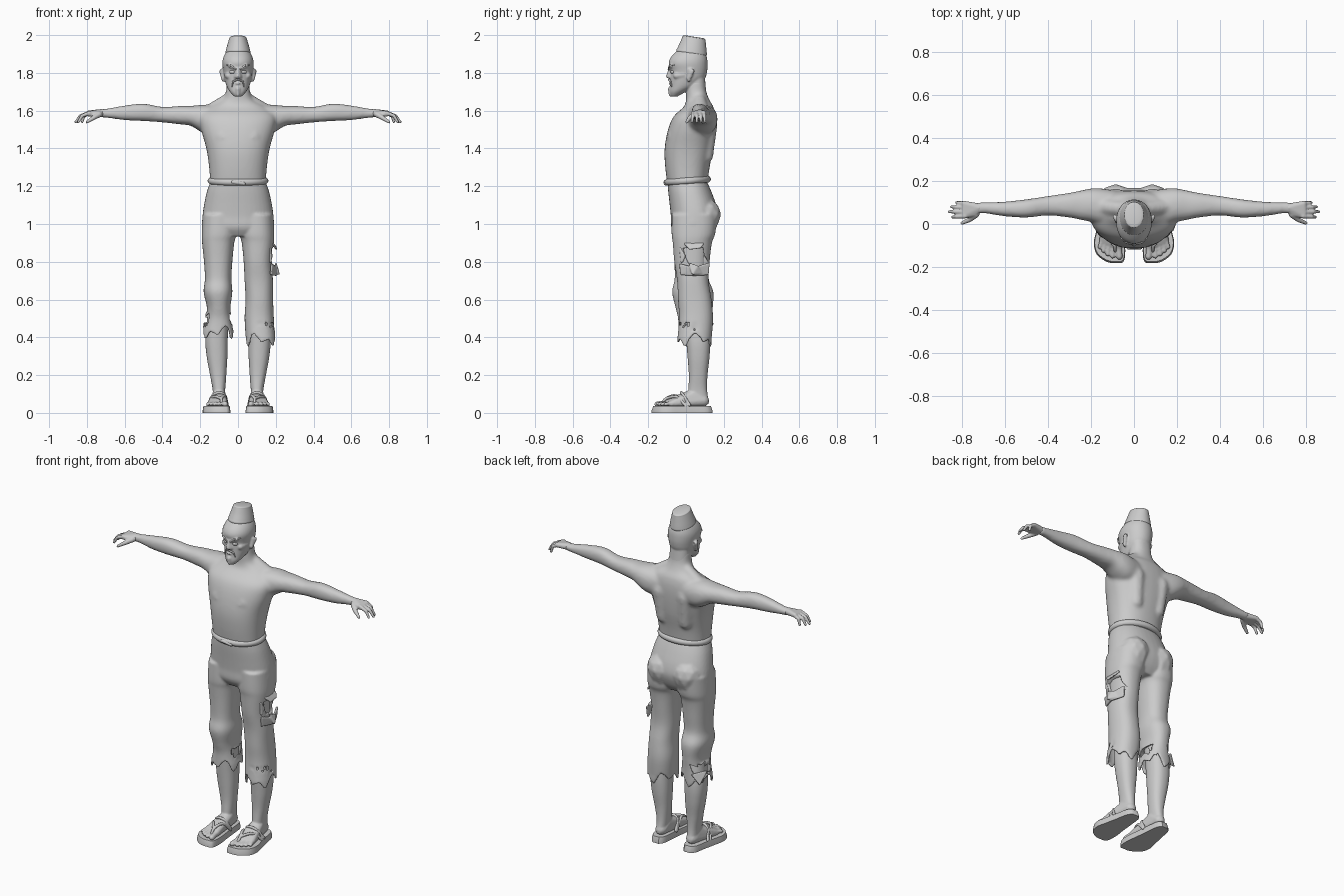
import bpy, bmesh, math
from mathutils import Vector, Matrix

grey = bpy.data.materials.new("plain grey")
grey.diffuse_color = (0.6, 0.6, 0.6, 1)


def catmull(rows, steps=5):
    out = []
    for i in range(len(rows) - 1):
        p = [rows[max(i - 1, 0)], rows[i], rows[i + 1], rows[min(i + 2, len(rows) - 1)]]
        for s in range(steps):
            t = s / steps
            out.append([0.5 * (2 * b + (c - a) * t + (2 * a - 5 * b + 4 * c - d) * t * t
                               + (3 * b - a - 3 * c + d) * t ** 3) for a, b, c, d in zip(*p)])
    return out + [list(rows[-1])]


def loft(bm, rows, axis="z", side=1, hem=0, n=40, power=2.3):
    """Rows are (position, a0, a1, b0, b1): bounds of an oval section."""
    rows = catmull(rows)
    scales = [1] * len(rows)
    lifts = [0] * len(rows)
    if hem:  # ragged open end: turn the cloth inward and back up
        last = rows[-1]
        rows += [last, [last[0] + 0.10] + last[1:]]
        scales += [0.86, 0.84]
        lifts[-1] = hem
        lifts += [hem, 0]
    rings = []
    for (pos, a0, a1, b0, b1), sc, lift in zip(rows, scales, lifts):
        ring = []
        for k in range(n):
            t = 2 * math.pi * k / n
            c, s = math.cos(t), math.sin(t)
            a = (a0 + a1) / 2 + sc * (a1 - a0) / 2 * math.copysign(abs(c) ** (2 / power), c)
            b = (b0 + b1) / 2 + sc * (b1 - b0) / 2 * math.copysign(abs(s) ** (2 / power), s)
            zig = abs((k * 6 / n) % 1 * 2 - 1) - 0.5 + 0.4 * math.sin(3 * t + 1)
            co = (a, b, pos + lift * zig) if axis == "z" else (pos, a, b)
            ring.append(bm.verts.new((side * co[0], co[1], co[2])))
        rings.append(ring)
    faces = [bm.faces.new((p[k], p[(k + 1) % n], q[(k + 1) % n], q[k]))
             for p, q in zip(rings, rings[1:]) for k in range(n)]
    faces += [bm.faces.new(rings[0]), bm.faces.new(rings[-1])]
    bmesh.ops.recalc_face_normals(bm, faces=faces)


def hull(bm, *balls, side=1):
    """Convex skin around balls given as (x, y, z, radius)."""
    tmp = bmesh.new()
    for x, y, z, r in balls:
        bmesh.ops.create_icosphere(tmp, subdivisions=2, radius=r,
                                   matrix=Matrix.Translation((side * x, y, z)))
    res = bmesh.ops.convex_hull(tmp, input=tmp.verts)
    bmesh.ops.delete(tmp, geom=list({v for v in res["geom_interior"] + res["geom_unused"]
                                     if isinstance(v, bmesh.types.BMVert)}), context="VERTS")
    bmesh.ops.recalc_face_normals(tmp, faces=tmp.faces)
    me = bpy.data.meshes.new("tmp")
    tmp.to_mesh(me)
    tmp.free()
    bm.from_mesh(me)
    bpy.data.meshes.remove(me)


def finish(bm, name, voxel=0, smooth=0, angle=40):
    me = bpy.data.meshes.new(name)
    bm.to_mesh(me)
    bm.free()
    ob = bpy.data.objects.new(name, me)
    bpy.context.collection.objects.link(ob)
    me.materials.append(grey)
    bpy.ops.object.select_all(action="DESELECT")
    ob.select_set(True)
    bpy.context.view_layer.objects.active = ob
    if voxel:
        m = ob.modifiers.new("blend", "REMESH")
        m.mode, m.voxel_size, m.use_smooth_shade = "VOXEL", voxel, True
        m = ob.modifiers.new("soften", "SMOOTH")
        m.factor, m.iterations = 0.5, smooth
    else:
        bpy.ops.object.shade_smooth_by_angle(angle=math.radians(angle))
    return ob


def both(fn):
    for s in (1, -1):
        fn(s)


# bare torso, neck and arms
bm = bmesh.new()
loft(bm, [(1.19, -.145, .145, -.095, .11), (1.3, -.153, .153, -.11, .125), (1.4, -.168, .168, -.113, .145),
          (1.5, -.195, .195, -.095, .155), (1.57, -.2, .2, -.065, .155), (1.62, -.15, .15, -.012, .145),
          (1.655, -.085, .085, 0, .125), (1.70, -.064, .064, 0, .108), (1.76, -.06, .06, 0, .1)])
for s in (1, -1):
    loft(bm, [(.06, 0, .15, 1.47, 1.62), (.15, -.005, .165, 1.47, 1.63), (.2, .01, .165, 1.49, 1.63),
              (.25, .02, .155, 1.52, 1.625), (.3, .03, .145, 1.527, 1.625), (.4, .04, .13, 1.538, 1.62),
              (.5, .03, .115, 1.545, 1.637), (.6, .036, .104, 1.55, 1.627), (.7, .05, .1, 1.563, 1.61),
              (.735, .045, .1, 1.565, 1.61)], "x", s)
    hull(bm, (.085, .115, 1.52, .052), (.075, .105, 1.36, .04), side=s)
    hull(bm, (.08, -.05, 1.46, .05), (.05, -.05, 1.45, .05), side=s)
    hull(bm, (.05, .07, 1.66, .035), (.14, .08, 1.6, .04), side=s)
finish(bm, "torso_and_arms", .009, 8)

# hands: palm, four fingers and thumb
for s in (1, -1):
    bm = bmesh.new()
    hull(bm, (.72, .075, 1.588, .021), (.79, .095, 1.588, .013), (.79, .04, 1.583, .014),
         (.74, .05, 1.582, .017), side=s)
    for y, tip, yt in ((.095, .832, .1), (.077, .857, .08), (.057, .867, .057), (.037, .852, .032)):
        mid = (.79 + tip) / 2 + .005
        hull(bm, (.785, y, 1.588, .0115), (mid, (y + yt) / 2, 1.573, .0095), side=s)
        hull(bm, (mid, (y + yt) / 2, 1.573, .0095), (tip - .007, yt, 1.54, .007), side=s)
    hull(bm, (.735, .045, 1.58, .016), (.765, .02, 1.562, .012), side=s)
    hull(bm, (.765, .02, 1.562, .012), (.8, .004, 1.54, .008), side=s)
    finish(bm, "hand", .004, 3)

# head with nose, brows, cheeks, lips, goatee and ears
bm = bmesh.new()
loft(bm, [(1.675, -.02, .02, -.08, -.045), (1.70, -.043, .043, -.086, 0), (1.73, -.06, .06, -.084, .06),
          (1.77, -.072, .072, -.083, .1), (1.81, -.078, .078, -.083, .112), (1.85, -.083, .083, -.092, .114),
          (1.88, -.078, .078, -.082, .111), (1.91, -.063, .063, -.055, .1), (1.93, -.04, .04, -.03, .08)],
     power=2.1)
loft(bm, [(1.64, -.064, .064, .005, .118), (1.70, -.06, .06, 0, .107), (1.78, -.058, .058, 0, .1)])
hull(bm, (0, -.084, 1.825, .008), (0, -.094, 1.782, .012), (.013, -.085, 1.778, .008), (-.013, -.085, 1.778, .008))
hull(bm, (.008, -.085, 1.744, .006), (-.008, -.085, 1.744, .006))
hull(bm, (0, -.083, 1.715, .013), (0, -.084, 1.682, .008))
for s in (1, -1):
    hull(bm, (.01, -.086, 1.82, .008), (.045, -.077, 1.838, .009), side=s)
    hull(bm, (.05, -.05, 1.785, .018), (.06, -.01, 1.79, .017), side=s)
    hull(bm, (.08, .012, 1.77, .009), (.09, .035, 1.81, .01), (.082, .02, 1.815, .009),
         (.078, .016, 1.758, .007), side=s)
finish(bm, "head", .005, 4)


# face details
def face_parts(s):
    bm = bmesh.new()
    hull(bm, (.026, -.073, 1.805, .0105), (.036, -.068, 1.805, .0095), side=s)
    finish(bm, "eye")
    bm = bmesh.new()
    hull(bm, (.012, -.093, 1.82, .004), (.036, -.087, 1.838, .005), side=s)
    hull(bm, (.036, -.087, 1.838, .005), (.062, -.064, 1.842, .003), side=s)
    finish(bm, "eyebrow")
    bm = bmesh.new()
    hull(bm, (.004, -.091, 1.764, .005), (.026, -.082, 1.755, .005), side=s)
    hull(bm, (.026, -.082, 1.755, .005), (.033, -.076, 1.728, .003), side=s)
    finish(bm, "moustache_half")


both(face_parts)

# tilted cap-shaped topknot
bm = bmesh.new()
loft(bm, [(1.89, -.056, .056, -.04, .108), (1.905, -.066, .066, -.047, .116), (1.92, -.064, .064, -.043, .114),
          (1.95, -.056, .056, -.034, .106), (1.98, -.047, .047, -.027, .098), (1.988, -.044, .044, -.024, .095),
          (1.992, -.034, .034, -.012, .083)], power=2)
bmesh.ops.rotate(bm, verts=bm.verts, cent=Vector((0, .035, 1.94)), matrix=Matrix.Rotation(math.radians(-9), 3, "X"))
finish(bm, "topknot", angle=50)

# rolled waistband with a small knot
bm = bmesh.new()
n, m = 48, 12
grid = [[bm.verts.new(((.144 + .017 * math.cos(v)) * math.cos(u), .008 + (.107 + .017 * math.cos(v)) * math.sin(u),
                       1.229 - .008 * math.sin(u) * -1 + .018 * math.sin(v)))
         for v in (2 * math.pi * j / m for j in range(m))] for u in (2 * math.pi * i / n for i in range(n))]
for i in range(n):
    for j in range(m):
        bm.faces.new((grid[i][j], grid[(i + 1) % n][j], grid[(i + 1) % n][(j + 1) % m], grid[i][(j + 1) % m]))
hull(bm, (-.025, -.108, 1.222, .011), (.03, -.108, 1.214, .01))
finish(bm, "waistband")

# ragged trousers: hips, seat and two hollow-ended legs
bm = bmesh.new()
loft(bm, [(1.222, -.147, .147, -.098, .112), (1.17, -.165, .165, -.094, .135), (1.1, -.18, .18, -.086, .16),
          (1.04, -.188, .188, -.08, .168), (.98, -.188, .188, -.077, .15), (.935, -.15, .15, -.05, .12)])
for s in (1, -1):
    hull(bm, (.085, .098, 1.05, .088), (.09, .075, .99, .085), side=s)
thigh = [(1.05, .005, .187, -.075, .165), (.95, .008, .192, -.076, .155), (.9, .02, .19, -.07, .137),
         (.8, .03, .18, -.062, .125)]
loft(bm, thigh + [(.7, .035, .185, -.047, .12), (.6, .04, .186, -.042, .135), (.5, .035, .19, -.037, .143),
                  (.385, .042, .2, -.046, .135)], side=1, hem=.055)
loft(bm, thigh + [(.71, .035, .175, -.06, .12), (.64, .03, .182, -.073, .145), (.56, .04, .165, -.056, .142),
                  (.5, .035, .17, -.042, .137), (.425, .022, .188, -.04, .135)], side=-1, hem=.055)
trousers = finish(bm, "trousers", .0065, 5)


# tears cut through the cloth
def tear(name, where, turn, outline):
    bm = bmesh.new()
    base = [bm.verts.new((0, y, z)) for y, z in outline]
    ext = bmesh.ops.extrude_face_region(bm, geom=[bm.faces.new(base)])
    bmesh.ops.translate(bm, verts=[v for v in ext["geom"] if isinstance(v, bmesh.types.BMVert)], vec=(.1, 0, 0))
    bmesh.ops.recalc_face_normals(bm, faces=bm.faces)
    ob = finish(bm, name)
    ob.location, ob.rotation_euler.z = where, turn
    ob.hide_render = True
    ob.hide_set(True)
    mod = trousers.modifiers.new("tear", "BOOLEAN")
    mod.operation, mod.object, mod.solver = "DIFFERENCE", ob, "EXACT"


tear("thigh_tear_cutter", (.145, .045, .82), 0,
     [(-.06, .05), (-.02, .06), (.045, .055), (.05, .02), (.075, -.03), (.03, -.045), (-.03, -.03), (-.045, .0)])
tear("calf_tear_cutter", (-.135, .085, .5), math.radians(130),
     [(-.045, .03), (0, .012), (.045, .035), (.03, -.02), (0, -.05), (-.03, -.015)])

# loose cloth flaps beside the tears
bm = bmesh.new()
hull(bm, (.178, -.03, .785, .006), (.175, -.025, .735, .006), (.205, .04, .765, .006), (.2, .045, .73, .006))
hull(bm, (.205, .04, .765, .006), (.2, .045, .73, .006), (.175, .12, .79, .006), (.172, .115, .735, .006))
hull(bm, (.2, .02, .79, .005), (.216, .035, .735, .005), (.205, .06, .775, .005), (.19, .08, .74, .005))
hull(bm, (.185, -.005, .895, .006), (.184, .09, .895, .006), (.203, .02, .868, .005), (.2, .075, .875, .005))
hull(bm, (.17, -.03, .87, .007), (.17, -.022, .8, .007), (.18, -.005, .83, .004))
finish(bm, "thigh_tear_flap", .004, 3)
bm = bmesh.new()
hull(bm, (-.178, .06, .475, .005), (-.14, .142, .475, .005), (-.178, .125, .42, .004))
finish(bm, "calf_tear_flap", .004, 2)


# bare legs, feet, sandals
def leg(s):
    bm = bmesh.new()
    loft(bm, [(.92, .04, .168, -.05, .115), (.8, .04, .166, -.045, .11), (.7, .045, .165, -.03, .108),
              (.55, .05, .16, -.01, .115), (.4, .054, .173, 0, .128), (.3, .056, .166, .008, .125),
              (.2, .062, .148, .015, .114), (.12, .068, .134, .012, .112), (.05, .074, .132, .005, .122)], side=s)
    hull(bm, (.102, .09, .065, .033), (.1, .05, .095, .036), (.075, -.1, .052, .021), (.148, -.08, .048, .015),
         side=s)
    for x, y, x2, y2, r in ((.072, -.105, .068, -.152, .0155), (.098, -.105, .1, -.15, .011), (.117, -.1, .122, -.14, .011),
                            (.135, -.095, .142, -.126, .01), (.152, -.085, .16, -.108, .01)):
        hull(bm, (x, y, .052, r), (x2, y2, .046, r), side=s)
    finish(bm, "leg_and_foot", .005, 4)
    # shaped sandal sole, slightly flared at the ground
    bm = bmesh.new()
    half = [(.14, .085, .122), (.115, .066, .145), (.05, .058, .158), (-.03, .05, .175), (-.09, .042, .187),
            (-.14, .041, .174), (-.172, .047, .135), (-.182, .06, .105)]
    half = [(p[0], p[1], p[2]) for p in catmull(half, 3)]
    loop = [(b, y) for y, a, b in half] + [(a, y) for y, a, b in reversed(half)]
    rings = [[bm.verts.new((s * (.108 + (x - .108) * k), -.02 + (y + .02) * k, z)) for x, y in loop]
             for z, k in ((0, 1), (.012, 1), (.036, .95))]
    for p, q in zip(rings, rings[1:]):
        for k in range(len(loop)):
            j = (k + 1) % len(loop)
            bm.faces.new((p[k], p[j], q[j], q[k]))
    bm.faces.new(rings[0])
    bm.faces.new(rings[-1])
    bmesh.ops.recalc_face_normals(bm, faces=bm.faces)
    finish(bm, "sandal_sole")
    # straps: toe post fork and instep band
    bm = bmesh.new()
    for path in ([(.086, -.13, .045), (.088, -.105, .076), (.07, -.05, .09), (.055, .01, .035)],
                 [(.088, -.105, .076), (.13, -.05, .085), (.16, .0, .035)],
                 [(.058, .015, .04), (.068, -.015, .09), (.1, -.025, .108), (.135, -.012, .09), (.158, .02, .04)]):
        pts = catmull(path, 4)
        for p, q in zip(pts, pts[1:]):
            hull(bm, (*p, .0085), (*q, .0085), side=s)
    finish(bm, "sandal_strap", .004, 3)


both(leg)
